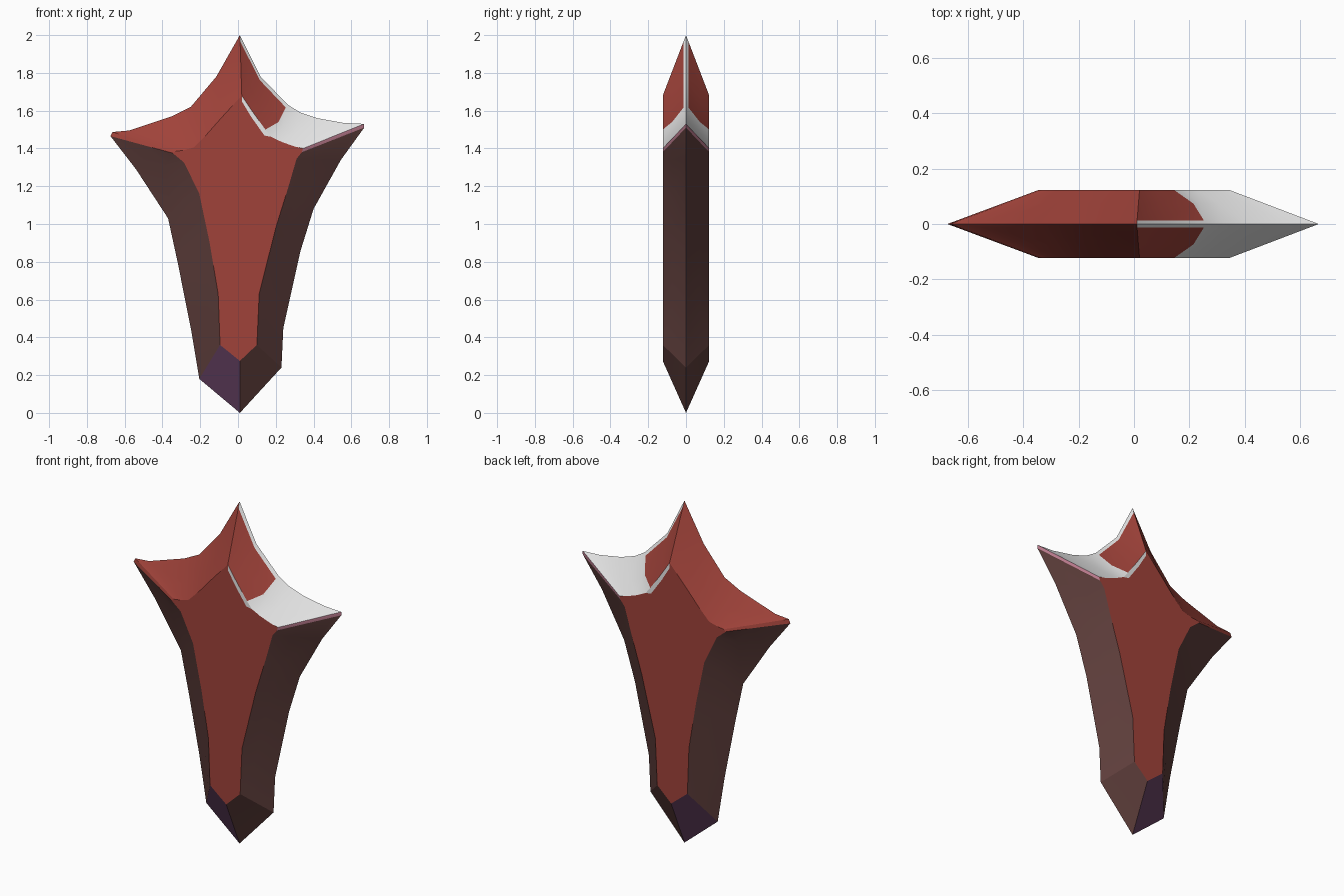
import bpy, bmesh
from mathutils import Vector

if "Cube" in bpy.data.objects:
    bpy.data.objects.remove(bpy.data.objects["Cube"])

COLOURS = [("red", (0.35, 0.055, 0.042)), ("white", (0.80, 0.80, 0.80)),
           ("dark_brown", (0.11, 0.047, 0.043)), ("purple", (0.13, 0.052, 0.12)),
           ("pink", (0.55, 0.22, 0.30))]
RED, WHITE, BROWN, PURPLE, PINK = range(5)
HALF = 0.123                 # half thickness of the flat faces
LEVELS = [0, 0.1, 0.6, 1]    # splits from the sharp rim to the flat face

# Clockwise: rim x, z, flat-face x, z, colour of the panel that follows
RIM = [
    (0.01, 2.00, 0.02, 1.68, RED), (0.12, 1.78, 0.08, 1.59, RED),
    (0.265, 1.63, 0.145, 1.50, WHITE), (0.33, 1.59, 0.175, 1.462, WHITE),
    (0.42, 1.56, 0.23, 1.435, WHITE), (0.56, 1.535, 0.30, 1.41, WHITE),
    (0.668, 1.53, 0.345, 1.40, PINK), (0.668, 1.51, 0.338, 1.38, BROWN),
    (0.545, 1.34, 0.31, 1.345, BROWN), (0.40, 1.08, 0.265, 1.19, BROWN),
    (0.33, 0.855, 0.20, 0.98, BROWN), (0.24, 0.45, 0.112, 0.63, BROWN),
    (0.23, 0.24, 0.10, 0.36, BROWN), (0.01, 0.00, 0.01, 0.275, PURPLE),
    (-0.205, 0.18, -0.095, 0.36, BROWN), (-0.25, 0.45, -0.105, 0.63, BROWN),
    (-0.32, 0.80, -0.15, 0.90, BROWN), (-0.37, 1.03, -0.205, 1.16, BROWN),
    (-0.54, 1.29, -0.285, 1.325, BROWN), (-0.675, 1.465, -0.345, 1.375, RED),
    (-0.665, 1.487, -0.33, 1.385, RED), (-0.575, 1.495, -0.29, 1.39, RED),
    (-0.35, 1.57, -0.235, 1.405, RED), (-0.25, 1.62, -0.165, 1.475, RED),
    (-0.115, 1.78, -0.09, 1.56, RED)]
# Lower edge of the white stripe on each flat face
STRIPE = [(0.02, 1.65), (0.07, 1.567), (0.14, 1.468)]

bm = bmesh.new()


def face(points, mat):
    f = bm.faces.new([bm.verts.new(p) for p in points])
    f.material_index = mat


for side in (-1, 1):
    y = side * HALF
    # Sloping panels round the whole outline
    rows = []
    for i, (ox, oz, ix, iz, _) in enumerate(RIM):
        rim, flat = Vector((ox, 0, oz)), Vector((ix, y, iz))
        row = [rim.lerp(flat, t) for t in LEVELS]
        if i == 2:           # curved end of the red patch
            row[2] += Vector((0.022, 0, -0.012))
        rows.append(row)
    for i, row in enumerate(rows):
        nxt = rows[(i + 1) % len(rows)]
        for k in range(3):
            # white edge outside the red patch
            mat = WHITE if i < 2 and k == 0 else RIM[i][4]
            face([row[k], nxt[k], nxt[k + 1], row[k + 1]], mat)
    # White stripe beside the red patch, then the flat red face
    low = [Vector((x, y, z)) for x, z in STRIPE]
    inner = [row[3] for row in rows]
    for i in range(2):
        face([inner[i], inner[i + 1], low[i + 1], low[i]], WHITE)
    face([inner[2], inner[3], low[2]], WHITE)
    face([inner[0]] + low + inner[3:], RED)

bmesh.ops.remove_doubles(bm, verts=bm.verts, dist=0.0005)
bmesh.ops.recalc_face_normals(bm, faces=bm.faces)
mesh = bpy.data.meshes.new("bevelled_blade")
bm.to_mesh(mesh)
bm.free()
for name, rgb in COLOURS:
    m = bpy.data.materials.new(name)
    m.diffuse_color = (*rgb, 1)
    m.use_nodes = True
    m.node_tree.nodes["Principled BSDF"].inputs["Base Color"].default_value = m.diffuse_color
    mesh.materials.append(m)
blade = bpy.data.objects.new("bevelled_blade", mesh)
bpy.context.collection.objects.link(blade)
bpy.context.view_layer.objects.active = blade
blade.select_set(True)
bpy.ops.object.shade_smooth_by_angle(angle=0.35)
